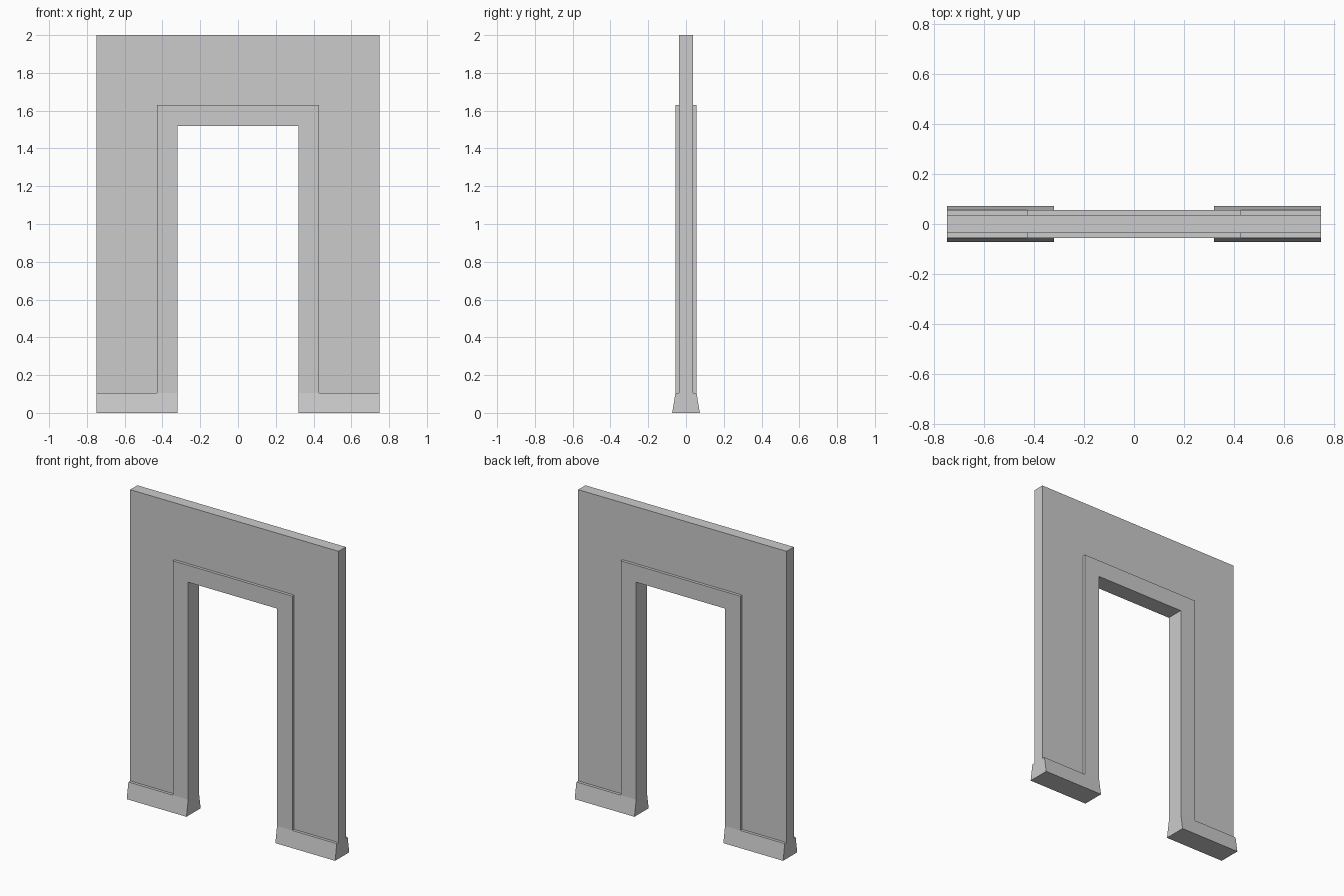
import bpy, bmesh

if "Cube" in bpy.data.objects:
    bpy.data.objects.remove(bpy.data.objects["Cube"])

W, H = 0.75, 2.0            # wall half width, height
OX, OZ = 0.32, 1.52         # doorway opening
TX, TZ = 0.43, 1.63         # outer edge of trim
BZ = 0.105                  # skirting height
WALL, TRIM, FOOT = 0.037, 0.056, 0.073   # half depths

bm = bmesh.new()


def face(points):
    bm.faces.new([bm.verts.new(p) for p in points])


def sheet(outline, y):
    face([(x, y, z) for x, z in outline])


def band(path, y0, y1):
    for (xa, za), (xb, zb) in zip(path, path[1:]):
        face([(xa, y0, za), (xb, y0, zb), (xb, y1, zb), (xa, y1, za)])


# Outlines in the x-z plane
step = [(-W, BZ), (-TX, BZ), (-TX, TZ), (TX, TZ), (TX, BZ), (W, BZ)]
outer = [(W, BZ), (W, H), (-W, H), (-W, BZ)]
opening = [(-OX, BZ), (-OX, OZ), (OX, OZ), (OX, BZ)]

# Front and back: wall panel, raised trim, ledge, sloped skirting
for s in (-1, 1):
    sheet(step + outer[1:3], s * WALL)
    sheet(step[1:5] + opening[::-1], s * TRIM)
    band(step, s * WALL, s * TRIM)
    for m in (-1, 1):
        face([(m * W, s * FOOT, 0), (m * OX, s * FOOT, 0), (m * OX, s * TRIM, BZ),
              (m * TX, s * TRIM, BZ), (m * W, s * TRIM, BZ)])

# Wall ends and top, doorway lining
band(outer, -WALL, WALL)
band(opening, -TRIM, TRIM)

# Skirting ends and undersides
for m in (-1, 1):
    face([(m * W, y, z) for y, z in ((-FOOT, 0), (FOOT, 0), (TRIM, BZ),
                                     (WALL, BZ), (-WALL, BZ), (-TRIM, BZ))])
    face([(m * OX, y, z) for y, z in ((-FOOT, 0), (FOOT, 0), (TRIM, BZ), (-TRIM, BZ))])
    band([(m * OX, 0), (m * W, 0)], -FOOT, FOOT)

# Weld into one closed shell
bmesh.ops.remove_doubles(bm, verts=bm.verts[:], dist=1e-4)
bmesh.ops.recalc_face_normals(bm, faces=bm.faces[:])
mesh = bpy.data.meshes.new("doorway_wall")
bm.to_mesh(mesh)
bm.free()
bpy.context.collection.objects.link(bpy.data.objects.new("doorway_wall", mesh))
